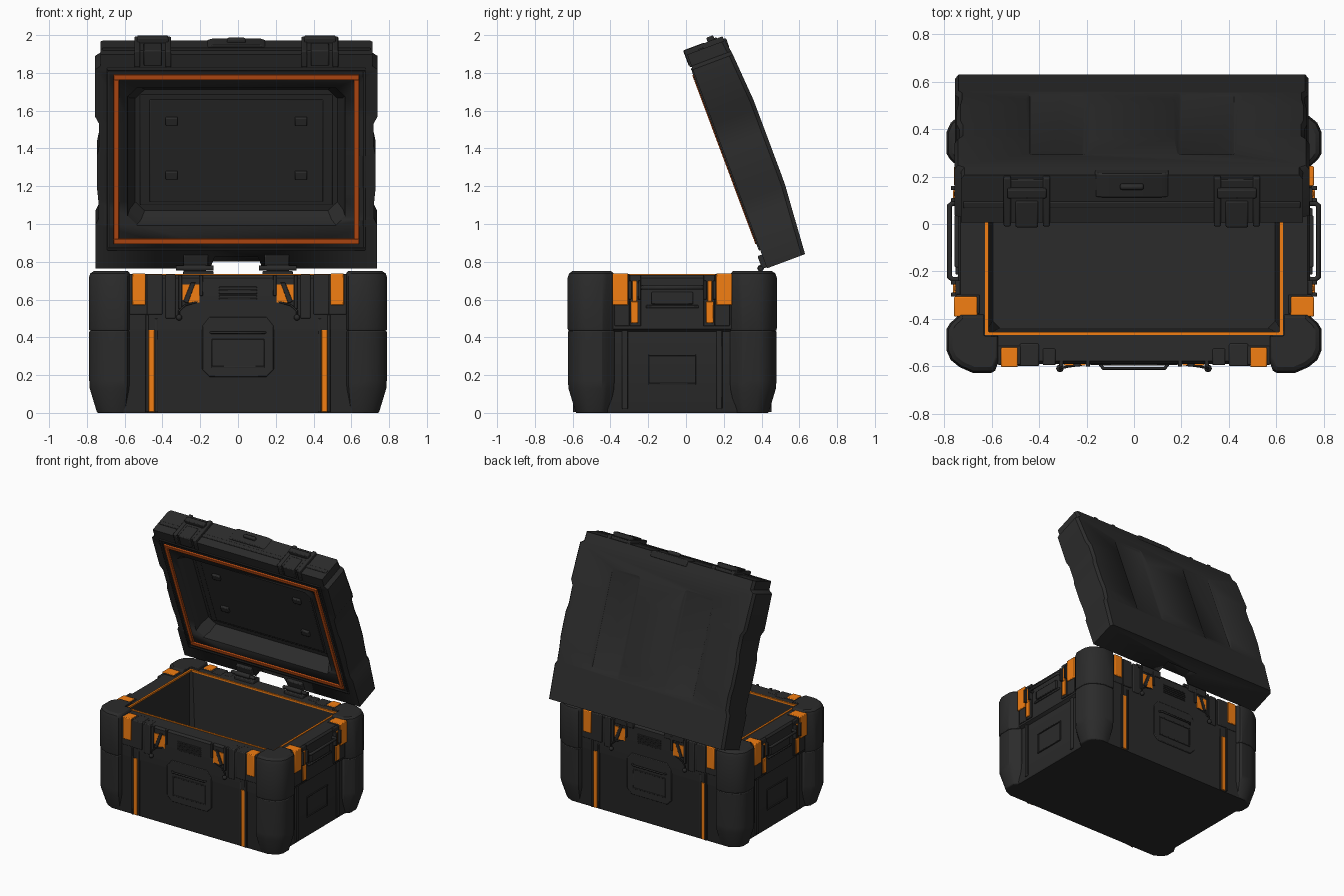
import bpy, bmesh, math
from itertools import product

if "Cube" in bpy.data.objects:
    bpy.data.objects.remove(bpy.data.objects["Cube"])

CY = -0.073                      # centre of the base in y


def material(name, rgb):
    m = bpy.data.materials.new(name)
    m.diffuse_color = (*rgb, 1)
    m.use_nodes = True
    m.node_tree.nodes["Principled BSDF"].inputs["Base Color"].default_value = m.diffuse_color
    return m


DARK = material("dark_plastic", (0.024, 0.024, 0.024))
ORANGE = material("orange_plastic", (0.90, 0.21, 0.006))
DEEP = material("lid_seal_orange", (0.62, 0.09, 0.008))


def box(x0, x1, y0, y1, z0, z1):
    return [[(x0, y0, z), (x1, y0, z), (x1, y1, z), (x0, y1, z)] for z in (z0, z1)]


def slab_xz(poly, y0, y1):
    return [[(x, y, z) for x, z in poly] for y in (y0, y1)]


def frame_xy(hx, hy, t, z0, z1):
    return [box(-hx, hx, hy - t, hy, z0, z1), box(-hx, hx, -hy, -hy + t, z0, z1),
            box(-hx, -hx + t, -hy + t, hy - t, z0, z1), box(hx - t, hx, -hy + t, hy - t, z0, z1)]


def frame_xz(hx, z0, z1, t, y0, y1):
    return [box(-hx, hx, y0, y1, z0, z0 + t), box(-hx, hx, y0, y1, z1 - t, z1),
            box(-hx, -hx + t, y0, y1, z0 + t, z1 - t), box(hx - t, hx, y0, y1, z0 + t, z1 - t)]


def place(o, lid):
    o.location = (-0.009, 0.39, 0.77) if lid else (0, CY, 0)
    if lid:
        o.rotation_euler.x = math.radians(20.5)


def solid(name, lofts, mat=DARK, mirror="", bevel=0.0, lid=False):
    """Skin each list of rings, repeated over the mirrored sides."""
    bm = bmesh.new()
    for sx, sy in product((1, -1) if "x" in mirror else (1,), (1, -1) if "y" in mirror else (1,)):
        for rings in lofts:
            vs = [[bm.verts.new((sx * x, sy * y, z)) for x, y, z in r] for r in rings]
            n = len(vs[0])
            bm.faces.new(vs[0])
            bm.faces.new(vs[-1])
            for a, b in zip(vs, vs[1:]):
                for i in range(n):
                    j = (i + 1) % n
                    bm.faces.new((a[i], a[j], b[j], b[i]))
    bmesh.ops.recalc_face_normals(bm, faces=bm.faces)
    me = bpy.data.meshes.new(name)
    bm.to_mesh(me)
    bm.free()
    o = bpy.data.objects.new(name, me)
    bpy.context.collection.objects.link(o)
    me.materials.append(mat)
    place(o, lid)
    if bevel:
        b = o.modifiers.new("bevel", "BEVEL")
        b.width, b.segments, b.limit_method = bevel, 2, 'ANGLE'
        b.angle_limit = math.radians(40)
    return o


def tube(name, pts, r):
    c = bpy.data.curves.new(name, 'CURVE')
    c.dimensions, c.bevel_depth, c.bevel_resolution, c.use_fill_caps = '3D', r, 2, True
    s = c.splines.new('POLY')
    s.points.add(len(pts) - 1)
    for p, q in zip(s.points, pts):
        p.co = (*q, 1)
    c.materials.append(DARK)
    o = bpy.data.objects.new(name, c)
    bpy.context.collection.objects.link(o)
    place(o, False)


def cut(target, cutter):
    m = target.modifiers.new("cut", "BOOLEAN")
    m.operation, m.solver, m.object = 'DIFFERENCE', 'EXACT', cutter
    cutter.hide_render = True
    cutter.display_type = 'WIRE'


# --- base shell: hollow box skinned from outside to inside
def rect(hx, hy, z, c=0.05):
    q = [(hx, hy - c), (hx - c, hy)]
    return [(x, y, z) for x, y in q + [(-x, y) for x, y in q[::-1]]
            + [(-x, -y) for x, y in q] + [(x, -y) for x, y in q[::-1]]]


solid("base_shell", [[rect(.715, .508, 0), rect(.722, .513, .015), rect(.722, .513, .43),
                      rect(.742, .517, .445), rect(.742, .517, .715), rect(.73, .505, .73),
                      rect(.62, .387, .73, .015), rect(.595, .365, .05, .03)]])

# --- corner pillars: lower leg and upper cap
PIL = [(.57, .505), (.585, .545), (.60, .554), (.68, .554), (.735, .530), (.772, .50), (.79, .46),
       (.79, .37), (.775, .345), (.745, .318), (.735, .305), (.632, .305), (.632, .398), (.57, .398)]


def pillar(s, z):
    return [(.632 + (x - .632) * s, .398 + (y - .398) * s, z) for x, y in PIL]


solid("corner_legs", [[pillar(.72, 0), pillar(.97, .13), pillar(.985, .17), pillar(.985, .435)]],
      mirror="xy", bevel=.006)
solid("corner_caps", [[pillar(.98, .435), pillar(1, .45), pillar(1, .715), pillar(.95, .738), pillar(.84, .75)]],
      mirror="xy", bevel=.004)

# --- rim seal
solid("base_seal", frame_xy(.628, .395, .014, .722, .735), ORANGE)

# --- front and back fittings
solid("strap_mounts", [box(.475, .575, .44, .521, .52, .734), box(.40, .482, .43, .526, .52, .733),
                       box(.33, .385, .45, .522, .50, .732)], mirror="xy", bevel=.006)
solid("strap_pads", [box(.490, .560, .447, .530, .57, .738)], ORANGE, "xy", .005)
solid("lower_strips", [box(.442, .473, .49, .521, .005, .44)], ORANGE, "xy", .003)
solid("lower_strip_rails", [box(.474, .49, .49, .526, .005, .52), box(.425, .441, .49, .519, .005, .5)],
      mirror="xy", bevel=.004)
solid("latch_catches", [slab_xz([(.205, .68), (.295, .68), (.295, .60), (.275, .585), (.205, .585)], .50, .523)],
      ORANGE, "xy")
solid("catch_bars", [slab_xz([(.225, .69), (.25, .69), (.29, .59), (.265, .58)], .50, .528),
                     box(.185, .203, .50, .528, .62, .73), box(.297, .315, .50, .528, .55, .73)],
      mirror="xy", bevel=.003)
solid("centre_panels", [slab_xz([(-.19, .23), (-.15, .19), (.15, .19), (.19, .23), (.19, .46), (.15, .51),
                                 (-.15, .51), (-.19, .46)], .49, .520)], mirror="y", bevel=.006)
solid("panel_plates", frame_xz(.14, .24, .39, .008, .51, .524), mirror="y", bevel=.002)
solid("vent_louvres", [box(-.10, .10, .50, .523, z, z + .008) for z in (.60, .615, .63, .645, .66)],
      mirror="y", bevel=.002)

for sy, side in ((1, "back"), (-1, "front")):
    tube(side + "_pull", [(-.145, sy * .515, .425), (-.13, sy * .535, .425), (.13, sy * .535, .425),
                          (.145, sy * .515, .425)], .007)
    for sx in (1, -1):
        tube(side + "_toggle_cord", [(sx * .21, sy * .518, .59), (sx * .28, sy * .528, .57),
                                     (sx * .312, sy * .535, .54), (sx * .312, sy * .535, .51)], .005)
        bpy.ops.mesh.primitive_uv_sphere_add(segments=16, ring_count=8, radius=.016,
                                             location=(sx * .312, CY + sy * .535, .505))
        bpy.context.object.name = side + "_toggle_bead"
        bpy.context.object.data.materials.append(DARK)

# --- left and right side fittings
solid("side_pads", [box(.66, .758, .233, .317, .57, .738)], ORANGE, "xy", .005)
solid("side_pad_mounts", [box(.65, .75, .225, .305, .46, .734)], mirror="xy", bevel=.005)
solid("side_hooks", [box(.73, .752, .165, .225, .46, .73), box(.74, .772, .165, .182, .60, .70),
                     box(.74, .772, .216, .233, .60, .70)], mirror="xy", bevel=.004)
solid("side_clips", [box(.74, .762, .180, .218, .475, .59), box(.74, .758, .188, .210, .59, .70)], ORANGE, "xy", .004)
solid("side_ribs", [box(.70, .732, .235, .265, .02, .44)], mirror="xy", bevel=.005)
solid("side_label_frames", [box(.715, .729, -.125, .125, .15, .158), box(.715, .729, -.125, .125, .302, .31),
                            box(.715, .729, -.125, -.117, .158, .302), box(.715, .729, .117, .125, .158, .302)],
      mirror="x", bevel=.002)
solid("side_grip_plates", [box(.73, .752, -.14, .14, .555, .57), box(.73, .756, -.11, .11, .575, .64)],
      mirror="x", bevel=.005)
for sx, side in ((1, "right"), (-1, "left")):
    tube(side + "_handle", [(sx * .735, -.16, .663), (sx * .765, -.16, .663), (sx * .777, -.15, .663),
                            (sx * .777, .15, .663), (sx * .765, .16, .663), (sx * .735, .16, .663)], .011)

# --- hinges
for sx in (1, -1):
    for a, b, r in ((.12, .16, .013), (.16, .28, .018), (.28, .32, .013)):
        tube("hinge_knuckle", [(sx * a - .009, .468, .766), (sx * b - .009, .468, .766)], r)
solid("hinge_leaves", [box(.13, .29, .44, .525, .70, .752)], mirror="x", bevel=.006)
solid("hinge_arms", [box(.15, .28, .01, .07, -.012, .06)], mirror="x", bevel=.006, lid=True)

# --- lid shell (local y = thickness, local z = up the lid): half width along its height
SIDES = [(-.018, .745), (.23, .745), (.26, .73), (.36, .73), (.44, .738), (.615, .738), (.67, .727), (.80, .727),
         (.84, .748), (1.105, .748), (1.125, .72), (1.19, .72)]


def lid_ring(z, hx):
    w = .25 + .03 * min(1, max(0, z / .37), (1.19 - z) / .22)
    return [(-hx, .035, z), (hx, .035, z), (hx, w - .02, z), (hx - .015, w, z), (-hx + .015, w, z), (-hx, w - .02, z)]


lid = solid("lid_shell", [[lid_ring(z, h) for z, h in SIDES]], lid=True)


def xz_ring(y, x0, x1, z0, z1, c=.0):
    return [(x0 + c, y, z0), (x1 - c, y, z0), (x1, y, z0 + c), (x1, y, z1 - c),
            (x1 - c, y, z1), (x0 + c, y, z1), (x0, y, z1 - c), (x0, y, z0 + c)]


cut(lid, solid("lid_pocket_cutter", [[xz_ring(-.05, -.58, .58, .215, 1.01, .05), xz_ring(.05, -.575, .575, .225, 1.0, .05),
                                      xz_ring(.09, -.565, .565, .235, .985, .06), xz_ring(.15, -.535, .535, .265, .95, .05)]],
               lid=True))
cut(lid, solid("lid_outer_cutter", [[xz_ring(.33, .11, .50, .08, 1.18, .01), xz_ring(.264, .20, .43, .28, .98, .01)]],
               mirror="x", lid=True))
cut(lid, solid("lid_notch_cutter", [slab_xz([(-.15, -.05), (.15, -.05), (.115, .045), (-.115, .045)], 0, .14)],
               lid=True))

# --- lid inner parts
solid("lid_rim", frame_xz(.685, .085, 1.115, .015, .027, .05), bevel=.004, lid=True)
solid("lid_seal", frame_xz(.65, .122, 1.078, .028, .022, .05), DEEP, bevel=.003, lid=True)
solid("lid_inner_panel", [box(-.51, .51, .143, .16, .30, .92), box(-.46, .46, .136, .16, .32, .895)],
      bevel=.005, lid=True)
solid("lid_clips", [box(.31, .375, .118, .145, z, z + .045) for z in (.45, .755)], mirror="x", bevel=.006, lid=True)

# --- lid latches and front grip
solid("lid_latches", [box(.345, .375, .025, .245, 1.12, 1.215), box(.51, .54, .025, .245, 1.12, 1.215),
                      box(.37, .515, .04, .235, 1.14, 1.21), box(.395, .49, .022, .14, 1.13, 1.218),
                      box(.36, .525, .16, .20, 1.15, 1.238)], mirror="x", bevel=.006, lid=True)
solid("lid_edge_band", [box(-.71, .71, .10, .13, 1.15, 1.196)], bevel=.005, lid=True)
solid("lid_grip", [slab_xz([(-.155, 1.15), (.155, 1.15), (.155, 1.19), (.125, 1.2), (-.125, 1.2), (-.155, 1.19)],
                           .15, .258)], bevel=.006, lid=True)
solid("lid_grip_boss", [box(-.05, .05, .19, .215, 1.17, 1.222)], bevel=.01, lid=True)

# --- smooth shading with sharp edges
bpy.ops.object.select_all(action='DESELECT')
for o in bpy.context.scene.objects:
    if o.type == 'MESH':
        o.select_set(True)
        bpy.context.view_layer.objects.active = o
bpy.ops.object.shade_smooth_by_angle(angle=math.radians(30))
